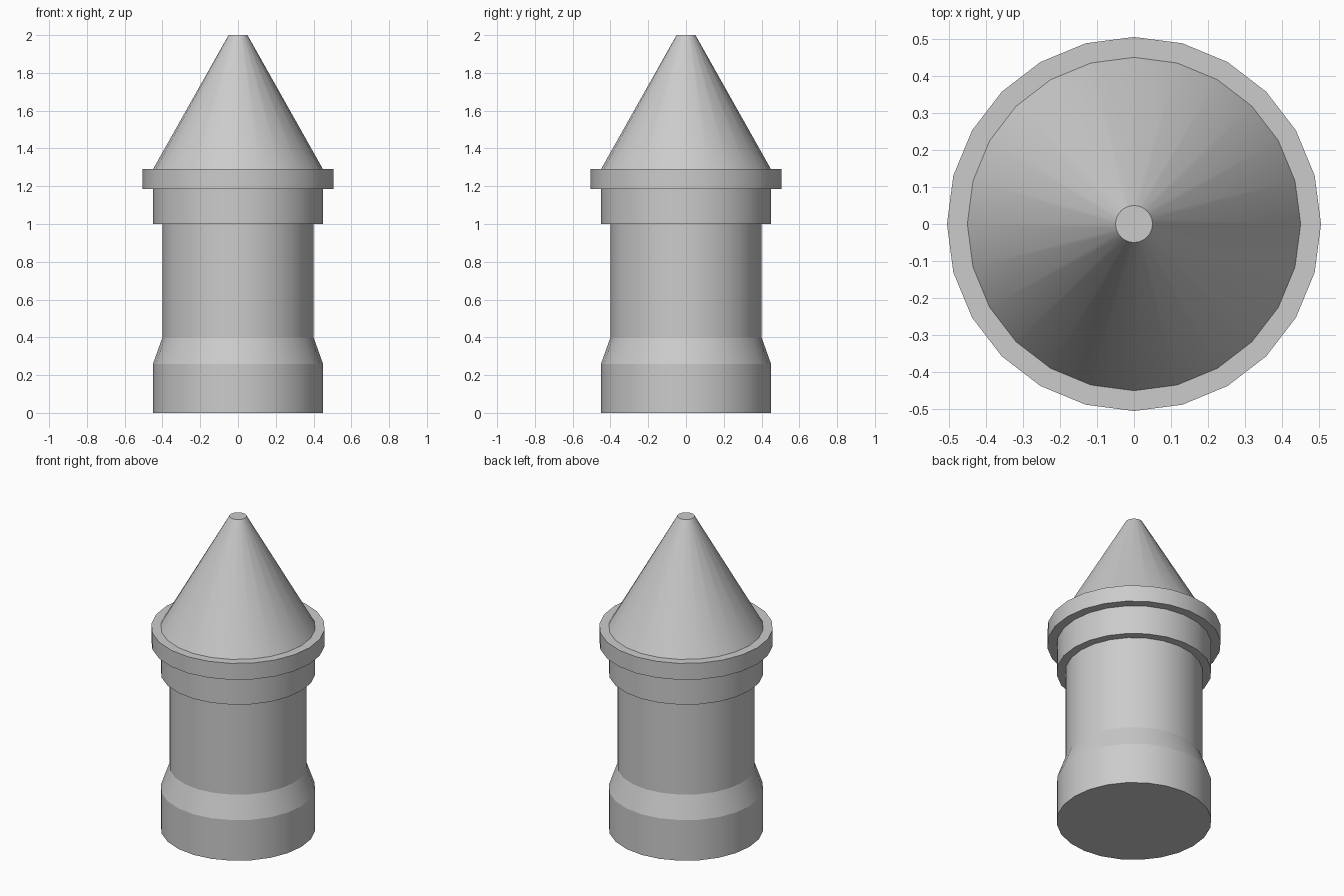
import bpy, bmesh
from math import cos, sin, tau, radians

if "Cube" in bpy.data.objects:
    bpy.data.objects.remove(bpy.data.objects["Cube"])

SIDES = 24


def turned(name, profile, cap_bottom=False, cap_top=False):
    """Spin a bottom-to-top (radius, z) profile around the z axis."""
    bm = bmesh.new()
    rings = [[bm.verts.new((r * cos(tau * i / SIDES), r * sin(tau * i / SIDES), z))
              for i in range(SIDES)] for r, z in profile]
    for low, high in zip(rings, rings[1:]):
        for i in range(SIDES):
            j = (i + 1) % SIDES
            bm.faces.new((low[i], low[j], high[j], high[i]))
    if cap_bottom:
        bm.faces.new(rings[0][::-1])
    if cap_top:
        bm.faces.new(rings[-1])
    mesh = bpy.data.meshes.new(name)
    bm.to_mesh(mesh)
    bm.free()
    obj = bpy.data.objects.new(name, mesh)
    bpy.context.collection.objects.link(obj)
    # Round sides stay smooth, every step in the profile stays crisp
    bpy.ops.object.select_all(action='DESELECT')
    obj.select_set(True)
    bpy.context.view_layer.objects.active = obj
    bpy.ops.object.shade_smooth_by_angle(angle=radians(17))
    return obj


# Plinth, sloped shoulder and shaft
turned("tower_shaft", [(0.45, 0), (0.45, 0.26), (0.40, 0.40), (0.40, 1.0)], cap_bottom=True)
# Wider band under the roof
turned("collar", [(0.40, 1.0), (0.45, 1.0), (0.45, 1.185)])
# Projecting ring
turned("rim", [(0.45, 1.185), (0.505, 1.185), (0.505, 1.29), (0.45, 1.29)])
# Conical roof with a flat tip
turned("roof", [(0.45, 1.29), (0.05, 2.0)], cap_top=True)
